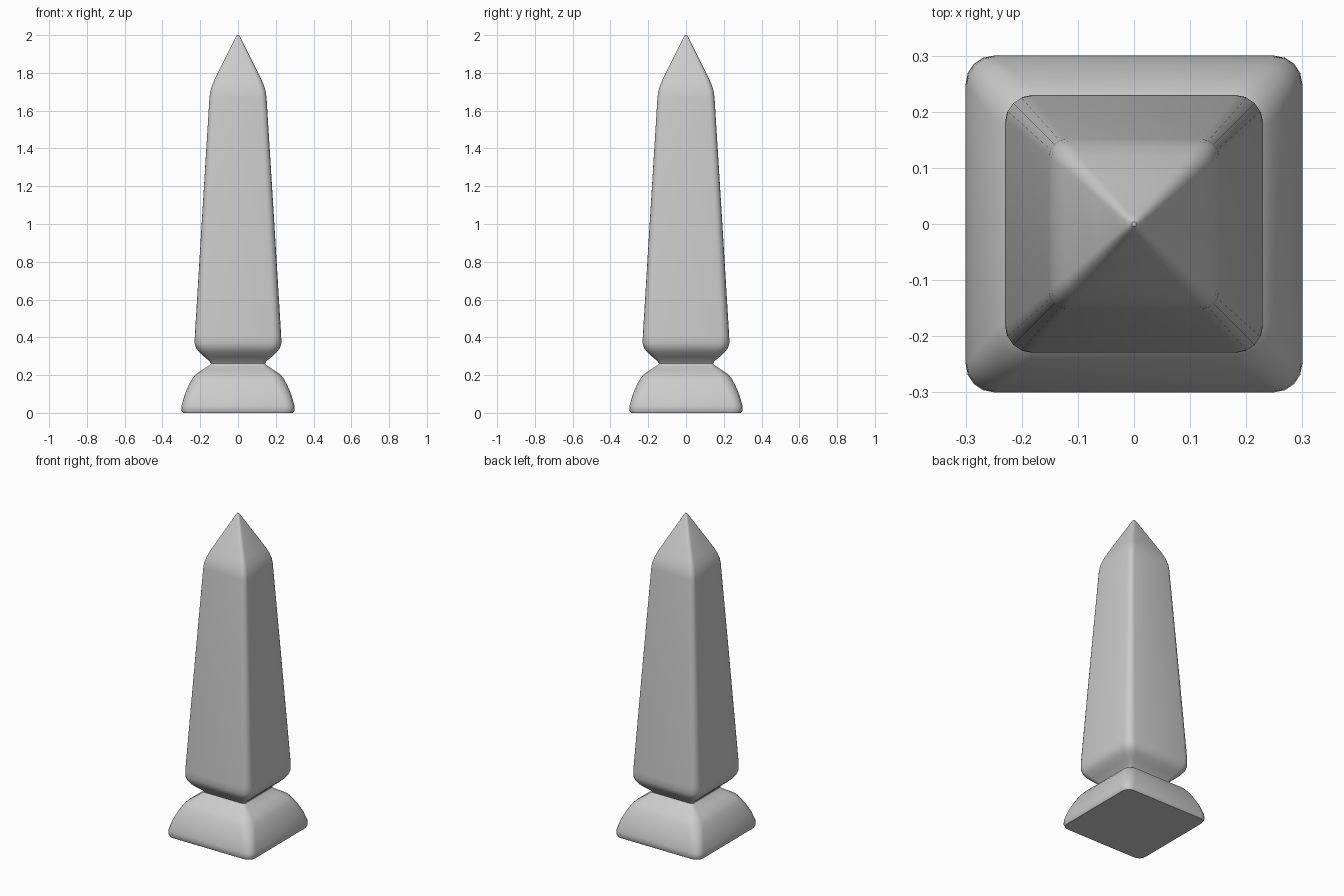
import bpy, bmesh, math

if "Cube" in bpy.data.objects:
    bpy.data.objects.remove(bpy.data.objects["Cube"])


def ring(bm, half, radius, z, steps=4):
    """Rounded-square loop of vertices at height z."""
    verts = []
    c = half - radius
    for q in range(4):
        mid = math.radians(45 + 90 * q)
        cx = c * math.copysign(1, math.cos(mid))
        cy = c * math.copysign(1, math.sin(mid))
        for i in range(steps + 1):
            a = math.radians(90 * q + 90 * i / steps)
            verts.append(bm.verts.new((cx + radius * math.cos(a),
                                       cy + radius * math.sin(a), z)))
    return verts


def loft(name, profile, cap_bottom=False, cap_top=False):
    bm = bmesh.new()
    rings = [ring(bm, *p) for p in profile]
    n = len(rings[0])
    for low, high in zip(rings, rings[1:]):
        for i in range(n):
            j = (i + 1) % n
            bm.faces.new((low[i], low[j], high[j], high[i]))
    if cap_bottom:
        bm.faces.new(rings[0][::-1])
    if cap_top:
        bm.faces.new(rings[-1])
    mesh = bpy.data.meshes.new(name)
    bm.to_mesh(mesh)
    bm.free()
    obj = bpy.data.objects.new(name, mesh)
    bpy.context.collection.objects.link(obj)
    bpy.ops.object.select_all(action='DESELECT')
    obj.select_set(True)
    bpy.context.view_layer.objects.active = obj
    bpy.ops.object.shade_smooth_by_angle(angle=math.radians(40))
    return obj


# Pedestal: flared foot narrowing to the neck (half width, corner radius, z)
loft("pedestal", [
    (0.292, 0.045, 0.0), (0.30, 0.05, 0.015), (0.298, 0.05, 0.04),
    (0.283, 0.055, 0.095), (0.262, 0.06, 0.145), (0.243, 0.06, 0.18),
    (0.222, 0.05, 0.205), (0.185, 0.035, 0.23), (0.15, 0.02, 0.253),
    (0.143, 0.015, 0.262)], cap_bottom=True)

# Shaft: swells out of the neck, tapers upward, ends in a pyramid tip
loft("shaft", [
    (0.143, 0.015, 0.262), (0.152, 0.02, 0.275), (0.18, 0.03, 0.298),
    (0.207, 0.045, 0.323), (0.222, 0.05, 0.343), (0.23, 0.05, 0.37),
    (0.2285, 0.045, 0.41), (0.19, 0.037, 1.04), (0.151, 0.03, 1.67),
    (0.147, 0.03, 1.70), (0.137, 0.03, 1.735), (0.122, 0.025, 1.77),
    (0.065, 0.018, 1.885), (0.022, 0.012, 1.97), (0.012, 0.009, 1.99),
    (0.004, 0.003, 2.0)], cap_top=True)
